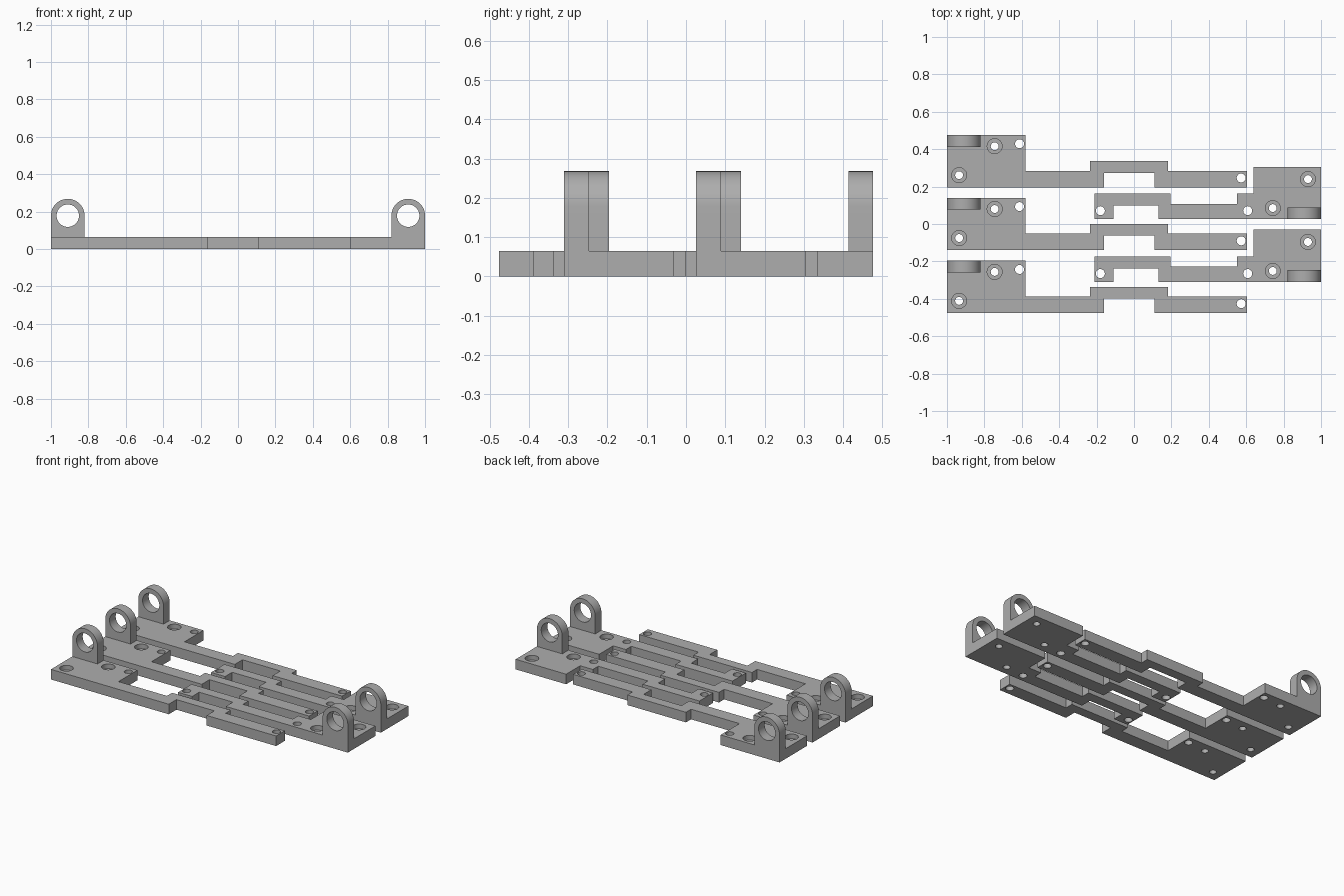
import bpy, bmesh, math
from mathutils import Matrix, Vector

if "Cube" in bpy.data.objects:
    bpy.data.objects.remove(bpy.data.objects["Cube"], do_unlink=True)

THICK = 0.065      # plate thickness
PITCH = 0.336      # spacing between repeated brackets
LUG_R, LUG_Z = 0.09, 0.178
BORE_DEPTH = 0.03

grey = bpy.data.materials.new("plain grey")
grey.use_nodes = True
grey.diffuse_color = (0.42, 0.42, 0.42, 1)
grey.node_tree.nodes["Principled BSDF"].inputs["Base Color"].default_value = grey.diffuse_color


def prism(name, points, direction):
    """Extrude a closed 3D outline along a direction."""
    bm = bmesh.new()
    face = bm.faces.new([bm.verts.new(p) for p in points])
    top = bmesh.ops.extrude_face_region(bm, geom=[face])["geom"]
    bmesh.ops.translate(bm, vec=Vector(direction),
                        verts=[v for v in top if isinstance(v, bmesh.types.BMVert)])
    bmesh.ops.recalc_face_normals(bm, faces=bm.faces)
    mesh = bpy.data.meshes.new(name)
    bm.to_mesh(mesh)
    bm.free()
    mesh.materials.append(grey)
    obj = bpy.data.objects.new(name, mesh)
    bpy.context.collection.objects.link(obj)
    return obj


def cylinder(radius, depth, matrix):
    """Helper cylinder used for cutting holes."""
    bm = bmesh.new()
    bmesh.ops.create_cone(bm, cap_ends=True, segments=40, radius1=radius,
                          radius2=radius, depth=depth, matrix=matrix)
    mesh = bpy.data.meshes.new("hole_cutter")
    bm.to_mesh(mesh)
    bm.free()
    mesh.materials.append(grey)
    obj = bpy.data.objects.new("hole_cutter", mesh)
    obj.hide_render = True
    bpy.context.collection.objects.link(obj)
    return obj


def cut(obj, cutters):
    """Subtract the cutters, bake the result and delete the cutters."""
    for c in cutters:
        mod = obj.modifiers.new("hole", 'BOOLEAN')
        mod.operation, mod.solver, mod.object = 'DIFFERENCE', 'EXACT', c
    evaluated = obj.evaluated_get(bpy.context.evaluated_depsgraph_get())
    mesh = bpy.data.meshes.new_from_object(evaluated)
    obj.modifiers.clear()
    obj.data = mesh
    for c in cutters:
        bpy.data.objects.remove(c, do_unlink=True)
    bpy.ops.object.select_all(action='DESELECT')
    obj.select_set(True)
    bpy.context.view_layer.objects.active = obj
    bpy.ops.object.shade_smooth_by_angle(angle=math.radians(30))


def plate(name, outline, pins, screws):
    """Flat bracket with plain pin holes and counterbored screw holes."""
    obj = prism(name, [(x, y, 0) for x, y in outline], (0, 0, THICK))
    cutters = [cylinder(0.024, 0.3, Matrix.Translation((x, y, 0))) for x, y in pins]
    for x, y in screws:
        cutters.append(cylinder(0.021, 0.3, Matrix.Translation((x, y, 0))))
        cutters.append(cylinder(0.04, 2 * BORE_DEPTH, Matrix.Translation((x, y, THICK))))
    cut(obj, cutters)
    return obj


def lug(name, x, y):
    """Upright round-topped ear with a cross hole."""
    arc = [(x + LUG_R * math.cos(a), y, LUG_Z + LUG_R * math.sin(a))
           for a in (math.pi * i / 24 for i in range(25))]
    points = [(x - LUG_R, y, THICK), (x + LUG_R, y, THICK)] + arc
    obj = prism(name, points, (0, 0.063, 0))
    turn = Matrix.Translation((x, y, LUG_Z)) @ Matrix.Rotation(math.pi / 2, 4, 'X')
    cut(obj, [cylinder(0.06, 0.4, turn)])
    return obj


def repeat(objs, y0, count):
    """Place a bracket at y0 and linked copies further forward."""
    for i in range(count):
        for o in objs:
            part = o
            if i:
                part = o.copy()
                bpy.context.collection.objects.link(part)
            part.location.y = y0 - i * PITCH


# Brackets with the mounting block on the -x side
right_outline = [(-1, 0), (-0.16, 0), (-0.16, 0.078), (0.11, 0.078), (0.11, 0),
                 (0.605, 0), (0.605, 0.088), (0.183, 0.088), (0.183, 0.14),
                 (-0.235, 0.14), (-0.235, 0.088), (-0.58, 0.088), (-0.58, 0.28), (-1, 0.28)]
right = [plate("right_bracket", right_outline, [(-0.612, 0.233), (0.573, 0.05)],
               [(-0.935, 0.065), (-0.745, 0.22)]),
         lug("right_lug", -0.91, 0.217)]
repeat(right, 0.196, 3)

# Brackets with the mounting block on the +x side
left_outline = [(1, 0), (0.13, 0), (0.13, 0.072), (-0.11, 0.072), (-0.11, 0),
                (-0.21, 0), (-0.21, 0.137), (0.195, 0.137), (0.195, 0.082),
                (0.55, 0.082), (0.55, 0.137), (0.64, 0.137), (0.64, 0.28), (1, 0.28)]
left = [plate("left_bracket", left_outline, [(-0.18, 0.045), (0.608, 0.045)],
              [(0.93, 0.214), (0.742, 0.059)]),
        lug("left_lug", 0.91, 0)]
repeat(left, 0.026, 2)
